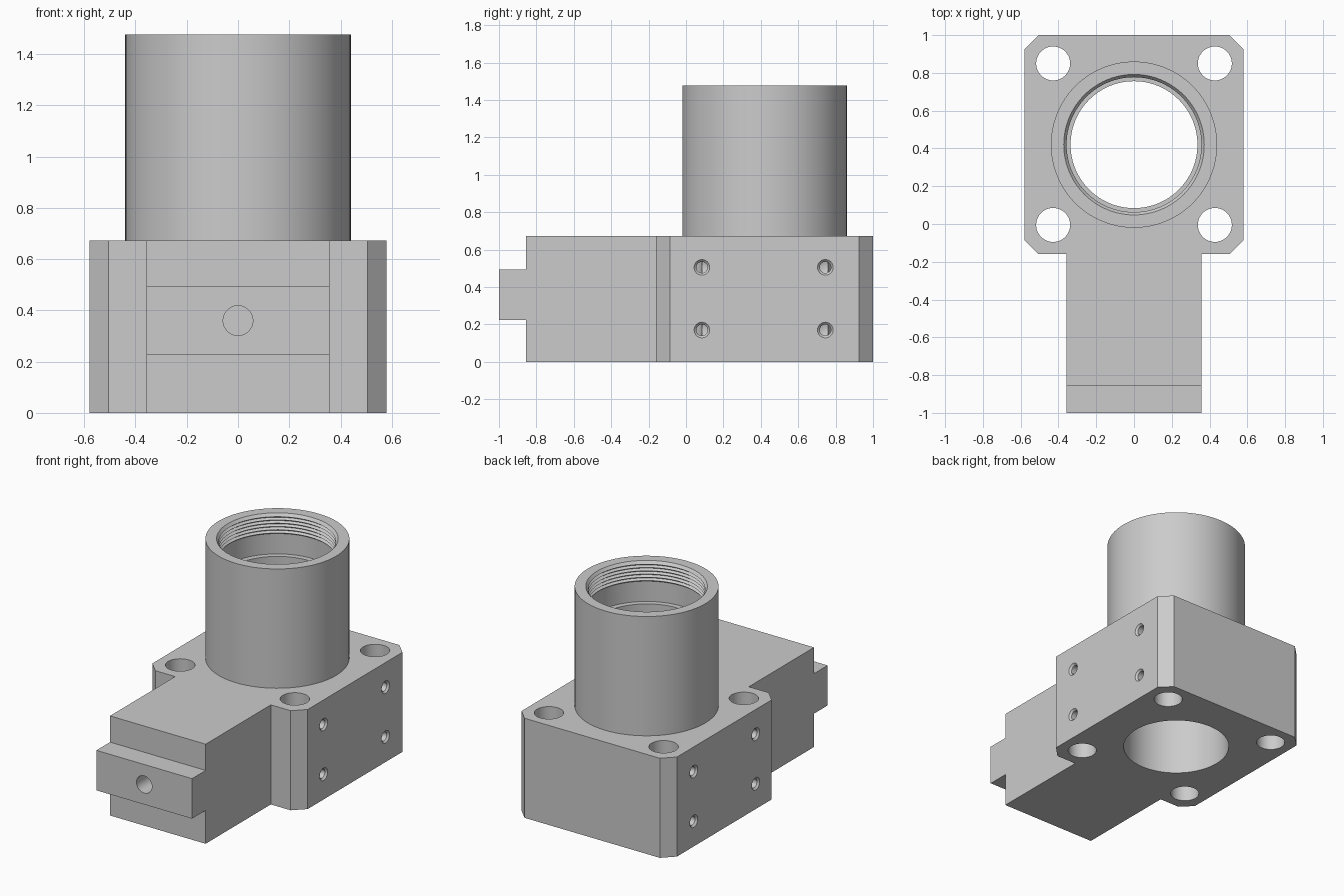
import bpy, bmesh, math
from mathutils import Matrix, Vector

if "Cube" in bpy.data.objects:
    bpy.data.objects.remove(bpy.data.objects["Cube"])

metal = bpy.data.materials.new("grey_metal")
GREY = (0.6, 0.6, 0.6, 1)
metal.diffuse_color = GREY
metal.use_nodes = True
metal.node_tree.nodes["Principled BSDF"].inputs["Base Color"].default_value = GREY

HEIGHT, TOP = 0.672, 1.477
CENTRE_Y, BORE = 0.42, 0.336


def make_object(name, bm):
    bmesh.ops.recalc_face_normals(bm, faces=bm.faces)
    mesh = bpy.data.meshes.new(name)
    bm.to_mesh(mesh)
    bm.free()
    mesh.materials.append(metal)
    obj = bpy.data.objects.new(name, mesh)
    bpy.context.collection.objects.link(obj)
    return obj


def lathe(name, profile, matrix, steps=48, closed=False):
    """Spin (radius, height) points about local z, then place the result."""
    bm = bmesh.new()
    verts = [bm.verts.new((r, 0, z)) for r, z in profile]
    pairs = list(zip(verts, verts[1:]))
    if closed:
        pairs.append((verts[-1], verts[0]))
    edges = [bm.edges.new(p) for p in pairs]
    bmesh.ops.spin(bm, geom=verts + edges, cent=(0, 0, 0), axis=(0, 0, 1),
                   angle=math.tau, steps=steps)
    bmesh.ops.remove_doubles(bm, verts=bm.verts, dist=0.0001)
    bmesh.ops.transform(bm, matrix=matrix, verts=bm.verts)
    return make_object(name, bm)


def extrude_outline(name, points, height):
    bm = bmesh.new()
    face = bm.faces.new([bm.verts.new((x, y, 0)) for x, y in points])
    geom = bmesh.ops.extrude_face_region(bm, geom=[face])["geom"]
    top = [v for v in geom if isinstance(v, bmesh.types.BMVert)]
    bmesh.ops.translate(bm, vec=(0, 0, height), verts=top)
    return make_object(name, bm)


def combine(target, tool, operation):
    """Apply a boolean and throw the tool away."""
    mod = target.modifiers.new("boolean", "BOOLEAN")
    mod.operation, mod.solver, mod.object = operation, "EXACT", tool
    bpy.context.view_layer.update()
    graph = bpy.context.evaluated_depsgraph_get()
    result = bpy.data.meshes.new_from_object(target.evaluated_get(graph))
    target.modifiers.clear()
    target.data = result
    bpy.data.objects.remove(tool)


def drill(target, profile, place, direction, steps=48):
    turn = Vector(direction).to_track_quat("Z", "Y").to_matrix().to_4x4()
    cutter = lathe("drill", profile, Matrix.Translation(place) @ turn, steps)
    cutter.hide_render = True
    combine(target, cutter, "DIFFERENCE")


def straight_hole(radius, length):
    return [(0, -0.1), (radius, -0.1), (radius, length), (0, length)]


# Body: chamfered block with a narrower arm
half = [(0.357, -0.855), (0.357, -0.16), (0.505, -0.16), (0.58, -0.085),
        (0.58, 0.925), (0.505, 1.0)]
outline = half + [(-x, y) for x, y in reversed(half)]
body = extrude_outline("body_block", outline, HEIGHT)

# Tongue at the end of the arm
bm = bmesh.new()
bmesh.ops.create_cube(bm, size=1, matrix=Matrix.Translation((0, -0.9, 0.36))
                      @ Matrix.Diagonal((0.714, 0.2, 0.27, 1)))
combine(body, make_object("arm_tongue", bm), "UNION")

# Main bore and tongue hole
drill(body, straight_hole(BORE, 1), (0, CENTRE_Y, 0), (0, 0, 1), 96)
drill(body, straight_hole(0.058, 0.3), (0, -1, 0.36), (0, 1, 0))

# Corner bolt holes and countersunk side holes
side_hole = [(0, -0.02), (0.042, -0.02), (0.042, 0), (0.03, 0.012),
             (0.03, 0.15), (0, 0.16)]
for side in (-1, 1):
    for y in (-0.005, 0.85):
        drill(body, straight_hole(0.09, 1), (side * 0.428, y, 0), (0, 0, 1))
    for y in (0.085, 0.745):
        for z in (0.17, 0.505):
            drill(body, side_hole, (side * 0.58, y, z), (-side, 0, 0), 24)

# Tube with inner ledge and internal thread
LEDGE, ROOT, CREST, PITCH = 1.2, 0.372, 0.357, 0.022
tube = [(BORE, HEIGHT), (0.44, HEIGHT), (0.44, TOP), (ROOT, TOP)]
for turn in range(6):
    z = TOP - 0.008 - turn * PITCH
    tube += [(CREST, z - PITCH * 0.5), (ROOT, z - PITCH)]
tube += [(ROOT, LEDGE), (BORE, LEDGE)]
barrel = lathe("threaded_tube", tube, Matrix.Translation((0, CENTRE_Y, 0)),
               96, closed=True)

# Smooth round walls, crisp edges
bpy.ops.object.select_all(action="DESELECT")
for obj in (body, barrel):
    obj.select_set(True)
bpy.context.view_layer.objects.active = body
bpy.ops.object.shade_smooth_by_angle(angle=math.radians(25))
